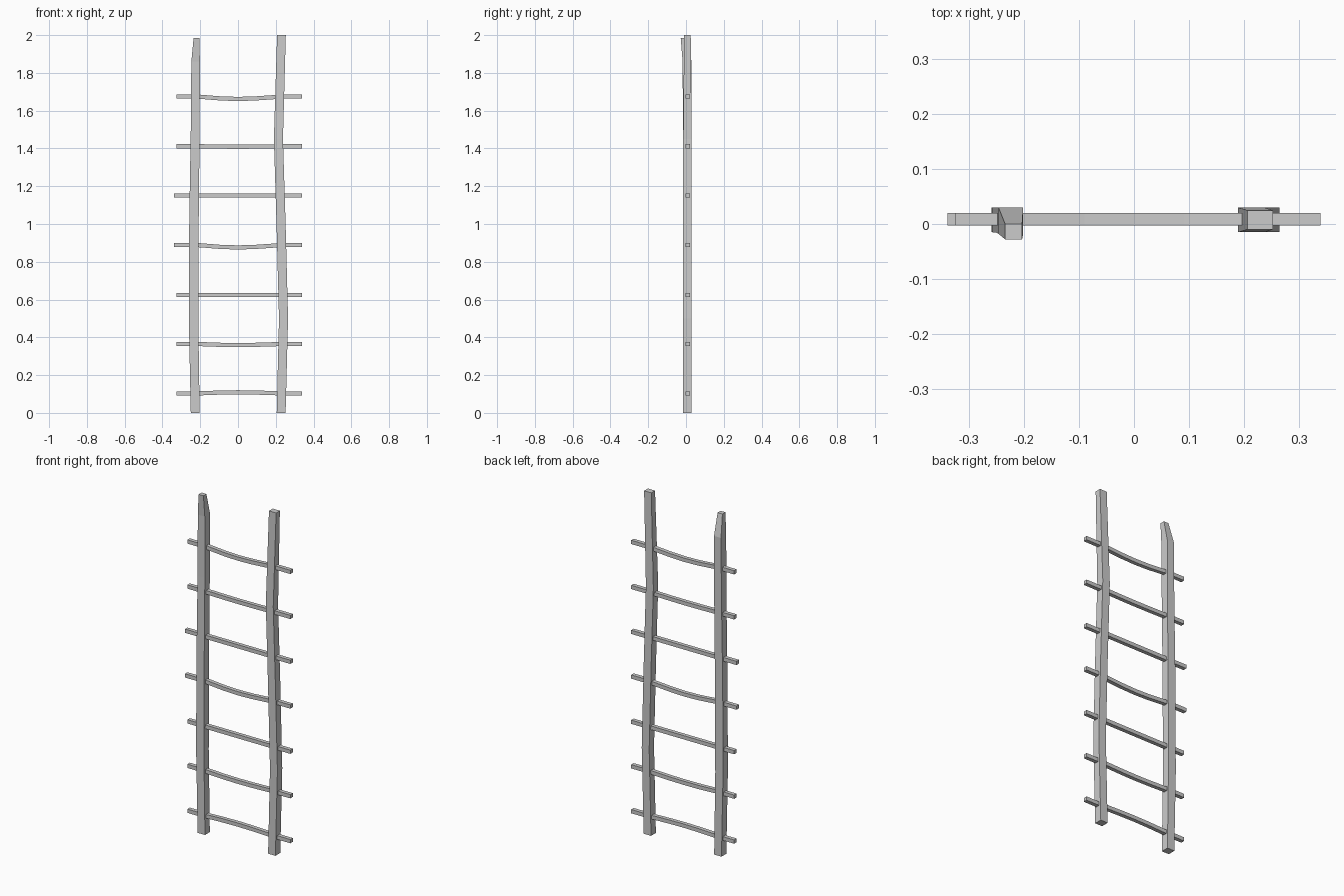
import bpy, bmesh

if "Cube" in bpy.data.objects:
    bpy.data.objects.remove(bpy.data.objects["Cube"])


def loft(name, rings):
    """Skin four-cornered rings into a closed bar."""
    bm = bmesh.new()
    loops = [[bm.verts.new(p) for p in ring] for ring in rings]
    for a, b in zip(loops, loops[1:]):
        for i in range(4):
            j = (i + 1) % 4
            bm.faces.new((a[i], a[j], b[j], b[i]))
    bm.faces.new(loops[0])
    bm.faces.new(loops[-1])
    bmesh.ops.recalc_face_normals(bm, faces=bm.faces)
    mesh = bpy.data.meshes.new(name)
    bm.to_mesh(mesh)
    bm.free()
    obj = bpy.data.objects.new(name, mesh)
    bpy.context.collection.objects.link(obj)
    return obj


def rail(name, sections):
    # section: z, x min, x max, y min, y max
    loft(name, [[(x0, y0, z), (x1, y0, z), (x1, y1, z), (x0, y1, z)]
                for z, x0, x1, y0, y1 in sections])


def rung(name, z, left, bend):
    # bar with its middle lifted or sagging between the rails
    h = 0.011
    path = [(left, 0), (-0.22, 0), (-0.09, 0.8 * bend), (0, bend),
            (0.09, 0.8 * bend), (0.24, 0), (0.34, 0)]
    loft(name, [[(x, -0.003, z + d - h), (x, 0.02, z + d - h),
                 (x, 0.02, z + d + h), (x, -0.003, z + d + h)] for x, d in path])


# Hand-hewn side rails, the left one with a cut tip
rail("left_rail", [
    (0.0, -0.25, -0.203, -0.015, 0.03),
    (0.48, -0.26, -0.21, -0.015, 0.03),
    (1.02, -0.258, -0.208, -0.015, 0.03),
    (1.5, -0.25, -0.203, -0.016, 0.03),
    (1.86, -0.247, -0.202, -0.018, 0.03),
    (1.985, -0.235, -0.204, -0.028, 0.0),
])
rail("right_rail", [
    (0.0, 0.205, 0.252, -0.015, 0.03),
    (0.5, 0.217, 0.265, -0.015, 0.03),
    (1.0, 0.204, 0.252, -0.015, 0.03),
    (1.45, 0.19, 0.238, -0.015, 0.03),
    (2.0, 0.207, 0.253, -0.01, 0.025),
])

# Rungs from bottom to top: height, left end, bend
for i, spec in enumerate([
    (0.103, -0.325, 0.006), (0.365, -0.325, -0.006), (0.625, -0.325, 0.0),
    (0.889, -0.34, -0.013), (1.15, -0.34, 0.0), (1.412, -0.325, -0.003),
    (1.675, -0.325, -0.013),
]):
    rung(f"rung_{i + 1}", *spec)
